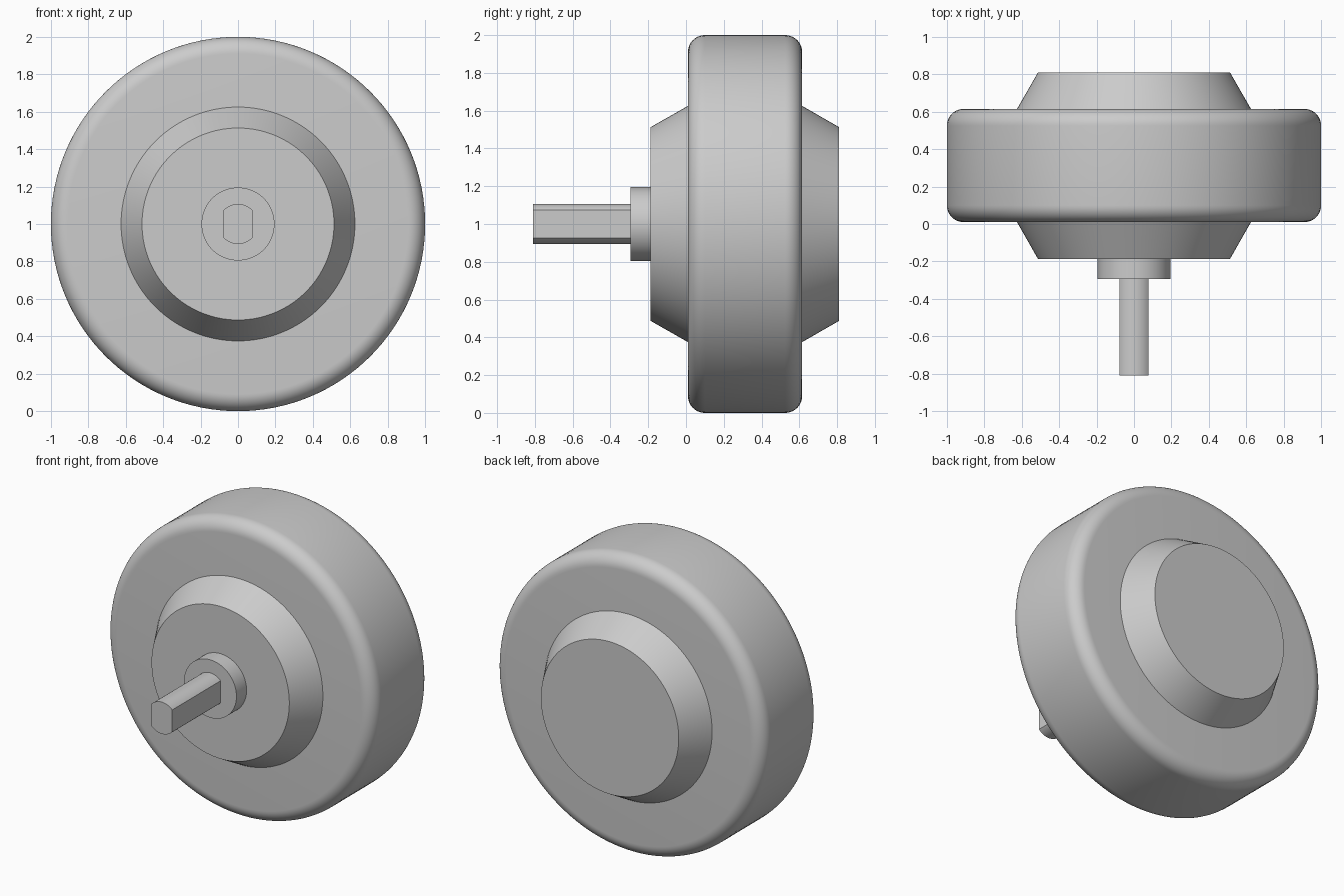
import bpy, bmesh
from math import sin, cos, pi, asin, radians

cube = bpy.data.objects.get("Cube")
if cube:
    bpy.data.objects.remove(cube, do_unlink=True)

AXIS_Z = 1.0
SEGMENTS = 128

grey = bpy.data.materials.new("plain_grey")
grey.use_nodes = True
colour = (0.6, 0.6, 0.6, 1)
grey.diffuse_color = colour
grey.node_tree.nodes["Principled BSDF"].inputs["Base Color"].default_value = colour


def loft(name, rings):
    """Skin a stack of equal-length (x, y, z) rings, cap both ends, shade smooth."""
    bm = bmesh.new()
    loops = [[bm.verts.new(p) for p in ring] for ring in rings]
    n = len(loops[0])
    for a, b in zip(loops, loops[1:]):
        for i in range(n):
            j = (i + 1) % n
            bm.faces.new((a[i], a[j], b[j], b[i]))
    bm.faces.new(loops[0])
    bm.faces.new(loops[-1])
    bmesh.ops.recalc_face_normals(bm, faces=bm.faces)
    mesh = bpy.data.meshes.new(name)
    bm.to_mesh(mesh)
    bm.free()
    mesh.materials.append(grey)
    obj = bpy.data.objects.new(name, mesh)
    obj.location.z = AXIS_Z
    bpy.context.collection.objects.link(obj)
    bpy.ops.object.select_all(action="DESELECT")
    obj.select_set(True)
    bpy.context.view_layer.objects.active = obj
    bpy.ops.object.shade_smooth_by_angle(angle=radians(30))
    return obj


def lathe(name, profile):
    """Revolve (radius, y) points around the y axis."""
    angles = [2 * pi * i / SEGMENTS for i in range(SEGMENTS)]
    return loft(name, [[(r * cos(a), y, r * sin(a)) for a in angles]
                       for r, y in profile])


# Wide wheel rim with rounded shoulders
FRONT, BACK, FILLET, STEPS = 0.01, 0.615, 0.09, 10
arc = [(1 - FILLET + FILLET * sin(t), FILLET * (1 - cos(t)))
       for t in (pi / 2 * i / STEPS for i in range(STEPS + 1))]
lathe("wheel_rim", [(r, FRONT + d) for r, d in arc]
      + [(r, BACK - d) for r, d in reversed(arc)])

# Tapered hubs on both sides
lathe("front_hub", [(0.513, -0.187), (0.625, FRONT)])
lathe("rear_hub", [(0.625, BACK), (0.513, 0.81)])

# Round collar at the root of the shaft
lathe("shaft_collar", [(0.195, -0.295), (0.195, -0.187)])

# Shaft with a flat on each side
RADIUS, FLAT = 0.107, 0.077
half = asin(FLAT / RADIUS)
top = [-half + 2 * half * i / 16 for i in range(17)]
section = [(RADIUS * sin(t), RADIUS * cos(t)) for t in top]
section += [(-x, -z) for x, z in section]
loft("flatted_shaft", [[(x, y, z) for x, z in section] for y in (-0.81, -0.295)])
